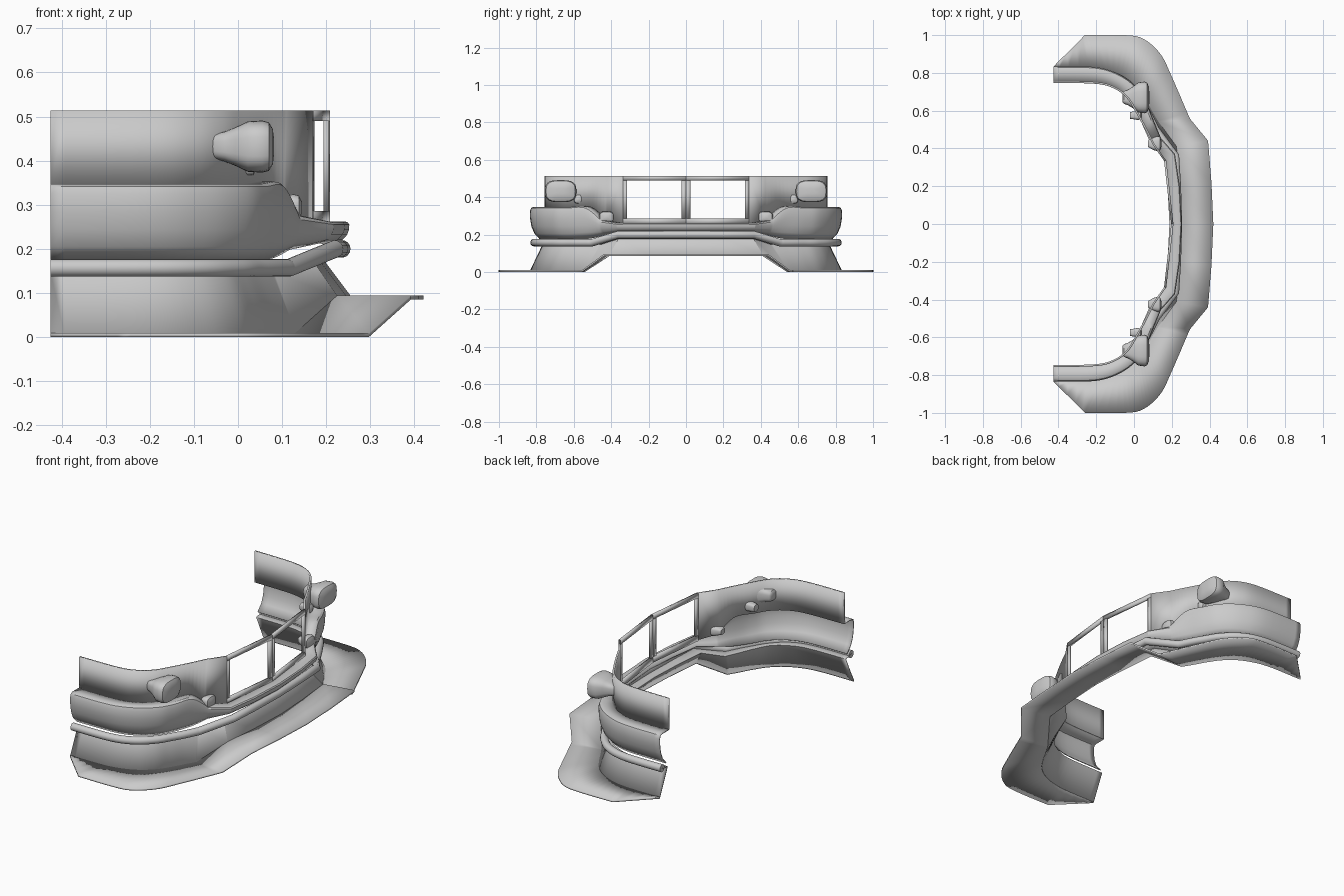
import bpy, bmesh, math
from mathutils import Vector

if "Cube" in bpy.data.objects:
    bpy.data.objects.remove(bpy.data.objects["Cube"])


def smooth(pts, sharp=(), steps=5):
    # Catmull-Rom interpolation through the control points
    p = [Vector(q) for q in pts]
    n = len(p)
    tan = [Vector((0, 0, 0)) if i in sharp else
           (p[min(i + 1, n - 1)] - p[max(i - 1, 0)]) / 2 for i in range(n)]
    out = []
    for i in range(n - 1):
        for k in range(steps):
            t = k / steps
            out.append(p[i] * (2*t**3 - 3*t*t + 1) + tan[i] * (t**3 - 2*t*t + t)
                       + p[i+1] * (3*t*t - 2*t**3) + tan[i+1] * (t**3 - t*t))
    return out + [p[-1]]


def half(xy, z, sharp=()):
    # Seven smooth corner stations, then three straight centre stations
    p = [(x, y, h) for (x, y), h in zip(xy, z)]
    return smooth(p[:7], sharp) + [Vector(q) for q in p[7:]]


def full(h):
    return h + [Vector((v.x, -v.y, v.z)) for v in reversed(h[:-1])]


def loft(name, rows, thick=0.0, closed=False, cap=False, angle=30):
    bm = bmesh.new()
    grid = [[bm.verts.new(v) for v in r] for r in rows]
    for a, b in zip(grid, grid[1:]):
        n = len(a)
        for i in range(n if closed else n - 1):
            j = (i + 1) % n
            bm.faces.new((a[i], a[j], b[j], b[i]))
    if cap:
        bm.faces.new(grid[0])
        bm.faces.new(grid[-1])
    bmesh.ops.recalc_face_normals(bm, faces=bm.faces)
    me = bpy.data.meshes.new(name)
    bm.to_mesh(me)
    bm.free()
    ob = bpy.data.objects.new(name, me)
    bpy.context.collection.objects.link(ob)
    if thick:
        m = ob.modifiers.new("thickness", "SOLIDIFY")
        m.thickness, m.offset = thick, 0
    bpy.ops.object.select_all(action='DESELECT')
    ob.select_set(True)
    bpy.context.view_layer.objects.active = ob
    bpy.ops.object.shade_smooth_by_angle(angle=math.radians(angle))
    return ob


def at_z(row, z):
    return [Vector((v.x, v.y, z)) for v in row]


# Plan curves from the rear end round the corner to the centre line
wall_xy = [(-.425, .752), (-.2, .747), (-.1, .72), (-.035, .67), (.01, .6),
           (.065, .5), (.105, .42), (.165, .335), (.187, .17), (.203, 0)]
band_xy = [(-.425, .832), (-.2, .828), (-.07, .785), (.02, .715), (.065, .64),
           (.105, .54), (.14, .455), (.215, .37), (.24, .2), (.25, 0)]
foot_xy = [(-.425, .832), (-.2, .828), (-.07, .79), (.01, .73), (.06, .66),
           (.1, .59), (.13, .54), (.225, .41), (.245, .2), (.255, 0)]
skirt_xy = [(-.425, .765), (-.2, .76), (-.1, .73), (-.03, .68), (.01, .61),
            (.045, .53), (.08, .45), (.165, .36), (.18, .2), (.19, 0)]
pipe_xy = [(-.425, .812), (-.2, .808), (-.08, .77), (0, .7), (.045, .63),
           (.08, .57), (.115, .5), (.22, .36), (.229, .2), (.235, 0)]
lip_xy = [(-.425, .835), (-.26, 1), (-.05, 1), (.05, .98), (.14, .9),
          (.2, .78), (.297, .555), (.392, .44), (.41, .22), (.42, 0)]
top_z = [.345] * 6 + [.275] + [.26] * 3
low_z = [.172] * 5 + [.18, .2] + [.214] * 3
foot_z = [.005] * 7 + [.09] * 3

# Ground plate, raised across the centre
foot = full(half(foot_xy, foot_z))
loft("splitter_plate", [foot, full(half(lip_xy, foot_z, sharp=(1,)))], .009)

# Sloping skirt with a ledge running out to the pipe
pipe = full(half(pipe_xy, [.157] * 7 + [.2] * 3))
loft("lower_skirt", [foot, full(half(skirt_xy, [.148] * 7 + [.178] * 3)), pipe], .005)

# Round trim pipe
rings = []
for i, c in enumerate(pipe):
    d = (pipe[min(i + 1, len(pipe) - 1)] - pipe[max(i - 1, 0)]).normalized()
    side = d.cross(Vector((0, 0, 1))).normalized()
    up = side.cross(d)
    rings.append([c + .02 * (side * math.cos(a) + up * math.sin(a))
                  for a in (k * math.tau / 16 for k in range(16))])
loft("trim_pipe", rings, closed=True, cap=True, angle=50)

# Bulging middle band: profile blended between wall and outer curves
inner, outer = full(half(wall_xy, top_z)), full(half(band_xy, low_z))
profile = [(0, 1), (.8, 1), (.93, .97), (1, .88), (.98, .65), (.9, .42), (.7, .2), (.3, 0)]
rows = []
for t, s in profile:
    rows.append([Vector((a.x + t * (b.x - a.x), a.y + t * (b.y - a.y),
                         b.z + s * (a.z - b.z))) for a, b in zip(inner, outer)])
loft("middle_band", rows, .005)

# Upper walls on both sides of the window
wall = half(wall_xy, top_z)[:-2]
for sign, label in ((1, "left"), (-1, "right")):
    w = [Vector((v.x, sign * v.y, v.z)) for v in wall]
    loft("upper_wall_" + label, [w, at_z(w, .514)], .01)

    # Window frame half: two rails and two posts
    a, b = Vector((.165, sign * .335, 0)), Vector((.203, 0, 0))

    def bar(name, t0, t1, z0, z1):
        p = [a.lerp(b, t0), a.lerp(b, t1)]
        loft(name + "_" + label, [at_z(p, z0), at_z(p, z1)], .012)

    bar("window_top_rail", 0, 1, .49, .514)
    bar("window_bottom_rail", 0, 1, .255, .286)
    bar("window_side_post", 0, .06, .286, .49)
    bar("window_centre_post", .93, 1, .286, .49)

    # Lamps: rounded-rectangle rings along x as (x, half width, half height)
    lamps = {
        "large_lamp": (.67, .432, [(-.06, .025, .018), (-.053, .034, .028), (-.03, .042, .034),
                                   (-.005, .058, .044), (.022, .079, .057), (.055, .084, .059),
                                   (.07, .078, .055), (.079, .055, .04), (.082, .02, .015)]),
        "small_lamp": (.575, .39, [(-.02, .018, .018), (.02, .024, .024),
                                   (.035, .022, .022), (.042, .01, .01)]),
        "low_lamp": (.425, .294, [(.075, .018, .014), (.105, .034, .025), (.125, .04, .03),
                                  (.138, .036, .027), (.145, .015, .012)]),
    }
    for name, (y, z, prof) in lamps.items():
        rings = []
        for x, ry, rz in prof:
            ring = []
            for k in range(28):
                c, s = math.cos(k * math.tau / 28), math.sin(k * math.tau / 28)
                ring.append(Vector((x, sign * y + ry * math.copysign(abs(c) ** .65, c),
                                    z + rz * math.copysign(abs(s) ** .65, s))))
            rings.append(ring)
        loft(name + "_" + label, rings, closed=True, cap=True, angle=40)
